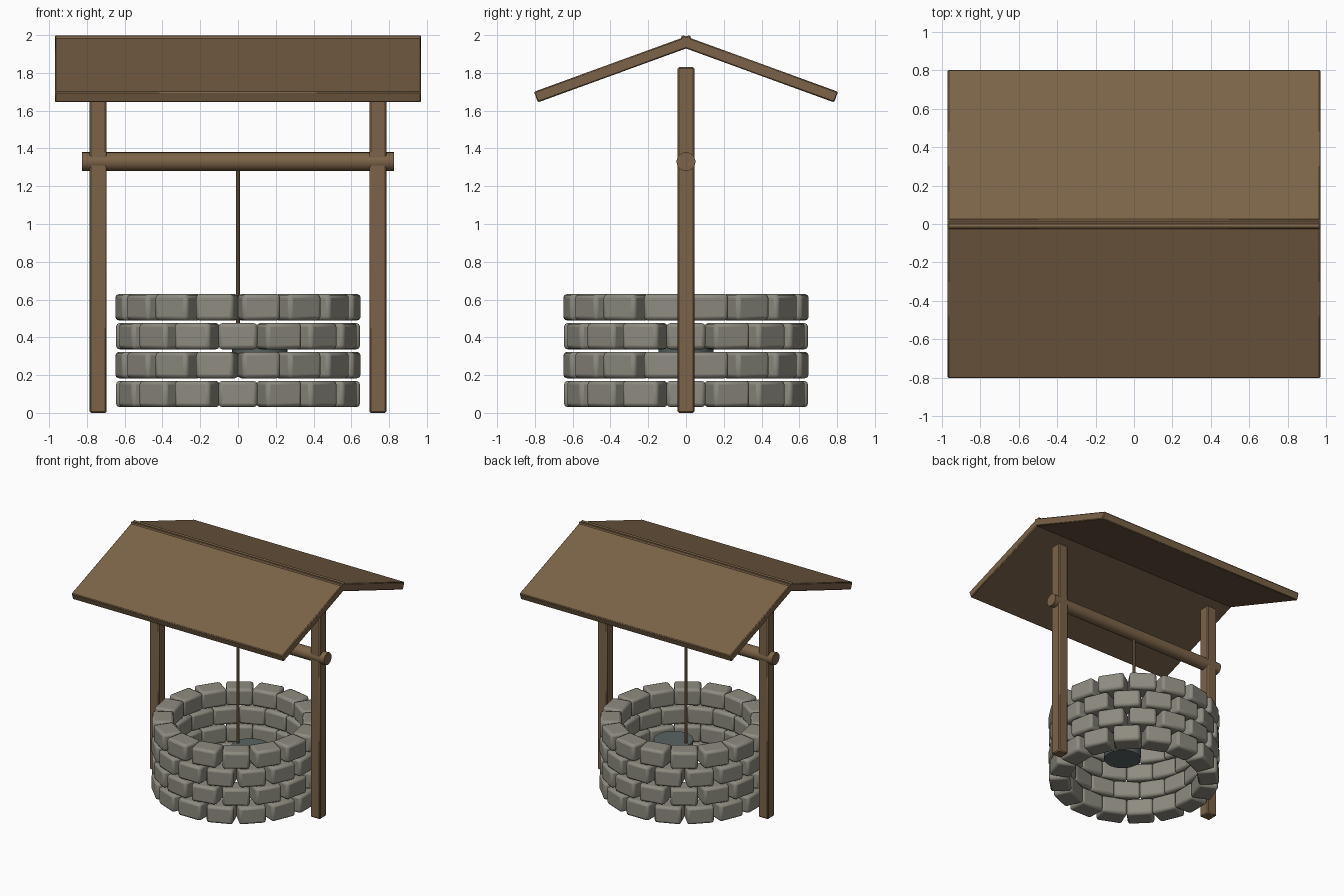
import bpy, bmesh
from math import radians, pi, cos, sin
from mathutils import Matrix

if "Cube" in bpy.data.objects:
    bpy.data.objects.remove(bpy.data.objects["Cube"])


def material(name, rgb):
    m = bpy.data.materials.new(name)
    m.diffuse_color = (*rgb, 1)
    m.use_nodes = True
    m.node_tree.nodes["Principled BSDF"].inputs["Base Color"].default_value = m.diffuse_color
    return m


WOOD = material("wood", (0.20, 0.125, 0.065))
STONE = material("stone", (0.27, 0.26, 0.215))
METAL = material("metal", (0.10, 0.125, 0.125))
ROPE = material("rope", (0.28, 0.19, 0.10))


def finish(bm, name, mat, bevel=0, segments=1, angle=30):
    me = bpy.data.meshes.new(name)
    bm.to_mesh(me)
    bm.free()
    ob = bpy.data.objects.new(name, me)
    bpy.context.collection.objects.link(ob)
    me.materials.append(mat)
    if bevel:
        b = ob.modifiers.new("Bevel", "BEVEL")
        b.width, b.segments = bevel, segments
    bpy.ops.object.select_all(action='DESELECT')
    ob.select_set(True)
    bpy.context.view_layer.objects.active = ob
    bpy.ops.object.shade_smooth_by_angle(angle=radians(angle))
    return ob


def add_box(bm, matrix, size):
    bmesh.ops.create_cube(bm, size=1, matrix=matrix @ Matrix.Diagonal((*size, 1)))


def box(name, loc, size, mat, bevel, tilt=0):
    bm = bmesh.new()
    add_box(bm, Matrix.Translation(loc) @ Matrix.Rotation(tilt, 4, 'X'), size)
    return finish(bm, name, mat, bevel)


def cylinder(name, loc, r_bottom, r_top, depth, sides, mat, rot=0):
    bm = bmesh.new()
    bmesh.ops.create_cone(bm, cap_ends=True, segments=sides, radius1=r_bottom,
                          radius2=r_top, depth=depth,
                          matrix=Matrix.Translation(loc) @ Matrix.Rotation(rot, 4, 'Y'))
    return finish(bm, name, mat)


# Stone wall: four staggered rings of rounded blocks
COUNT = 16
for row in range(4):
    bm = bmesh.new()
    for i in range(COUNT):
        a = 2 * pi * (i + 0.5 * (row % 2)) / COUNT
        m = Matrix.Translation((0.566 * cos(a), 0.566 * sin(a), 0.10 + 0.153 * row))
        add_box(bm, m @ Matrix.Rotation(a, 4, 'Z'), (0.16, 0.205, 0.14))
    finish(bm, f"stone_ring_{row + 1}", STONE, 0.02, 2)

# Posts and roof slopes, mirrored pairs
for s, post, slope in ((-1, "left_post", "front_roof"), (1, "right_post", "back_roof")):
    box(post, (0.74 * s, 0, 0.915), (0.09, 0.09, 1.83), WOOD, 0.008)
    box(slope, (0, 0.382 * s, 1.822), (1.94, 0.878, 0.06), WOOD, 0.006, -radians(20) * s)

# Winding axle through the posts
cylinder("axle", (0, 0, 1.33), 0.05, 0.05, 1.65, 24, WOOD, pi / 2)

# Rope and bucket hanging inside the well
cylinder("rope", (0, 0, 0.86), 0.01, 0.01, 0.92, 10, ROPE)
cylinder("bucket", (0.115, 0, 0.30), 0.14, 0.15, 0.22, 24, METAL)
